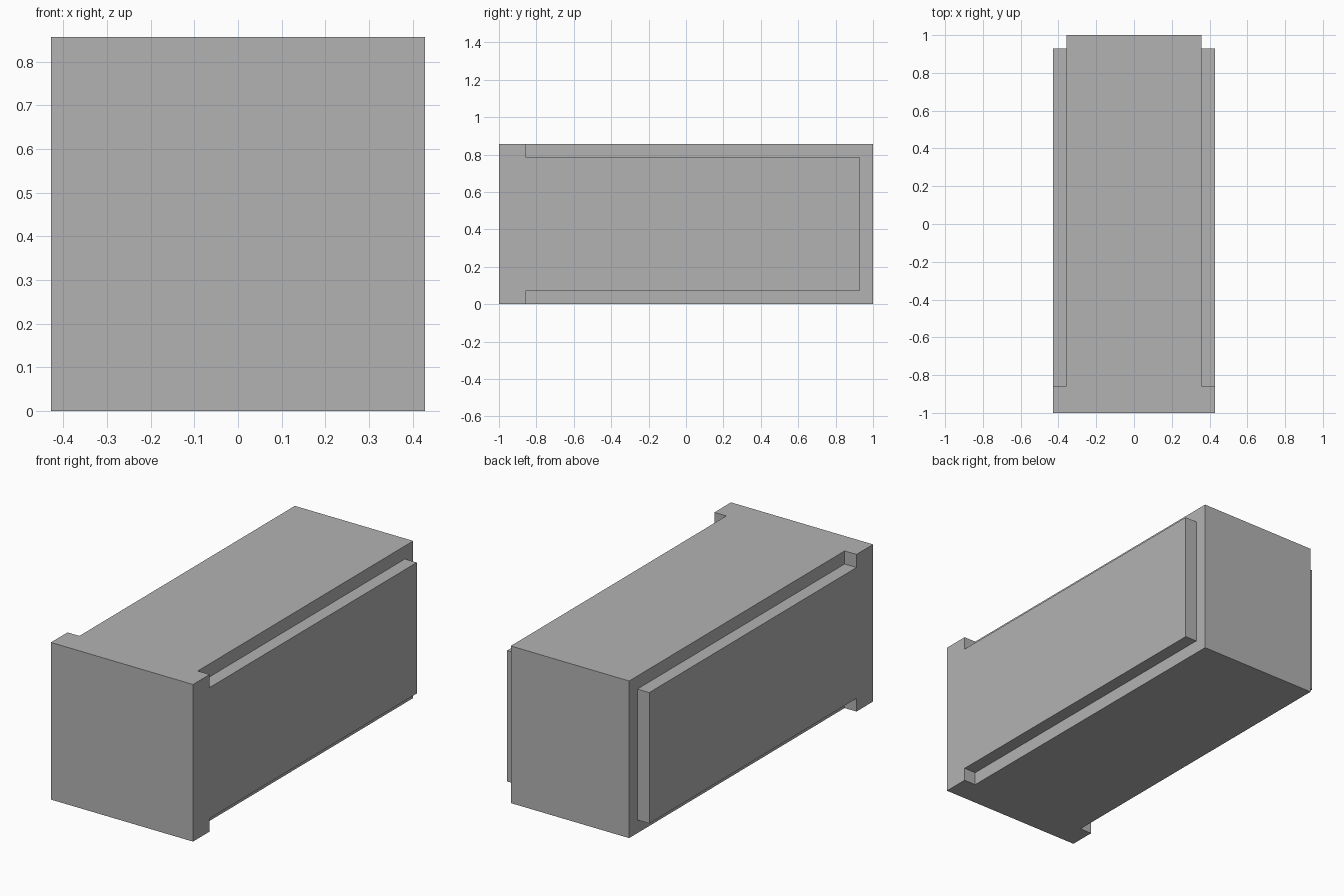
import bpy
import bmesh

cube = bpy.data.objects.get("Cube")
if cube:
    bpy.data.objects.remove(cube, do_unlink=True)

UNIT = 1 / 14              # the design grid
HALF_W = 6 * UNIT          # half width of the block
HEIGHT = 12 * UNIT
CORE_W = 5 * UNIT          # half width between the grooves
CAP_BACK = -12 * UNIT      # rear of the full-size front cap
PANEL_BACK = 13 * UNIT     # rear of the raised side panels
OVER = 0.1                 # cutter overhang

grey = bpy.data.materials.new("plain grey")
grey.use_nodes = True
colour = (0.45, 0.45, 0.45, 1)
grey.diffuse_color = colour
grey.node_tree.nodes["Principled BSDF"].inputs["Base Color"].default_value = colour


def extruded(name, profile, x0, x1):
    """Solid made from a (y, z) profile swept from x0 to x1."""
    bm = bmesh.new()
    face = bm.faces.new([bm.verts.new((x0, y, z)) for y, z in profile])
    swept = bmesh.ops.extrude_face_region(bm, geom=[face])["geom"]
    verts = [v for v in swept if isinstance(v, bmesh.types.BMVert)]
    bmesh.ops.translate(bm, verts=verts, vec=(x1 - x0, 0, 0))
    bmesh.ops.recalc_face_normals(bm, faces=bm.faces)
    mesh = bpy.data.meshes.new(name)
    bm.to_mesh(mesh)
    bm.free()
    mesh.materials.append(grey)
    obj = bpy.data.objects.new(name, mesh)
    bpy.context.collection.objects.link(obj)
    return obj


# Solid block
block = extruded("grooved_block", [(-1, 0), (1, 0), (1, HEIGHT), (-1, HEIGHT)],
                 -HALF_W, HALF_W)

# C-shaped rebate around each side panel, open at the front cap
low, high = UNIT, HEIGHT - UNIT
rebate = [(CAP_BACK, -OVER), (1 + OVER, -OVER),
          (1 + OVER, HEIGHT + OVER), (CAP_BACK, HEIGHT + OVER),
          (CAP_BACK, high), (PANEL_BACK, high),
          (PANEL_BACK, low), (CAP_BACK, low)]
cutters = []
for name, side in (("left", 1), ("right", -1)):
    cutter = extruded(name + "_rebate_cutter", rebate,
                      side * CORE_W, side * (HALF_W + OVER))
    cutter.hide_render = True
    cutters.append(cutter)
    cut = block.modifiers.new(name + "_rebate", "BOOLEAN")
    cut.operation = "DIFFERENCE"
    cut.solver = "EXACT"
    cut.object = cutter

# Bake the cuts and drop the helpers
bpy.context.view_layer.update()
evaluated = block.evaluated_get(bpy.context.evaluated_depsgraph_get())
baked = bpy.data.meshes.new_from_object(evaluated)
block.modifiers.clear()
block.data = baked
for cutter in cutters:
    bpy.data.objects.remove(cutter, do_unlink=True)
